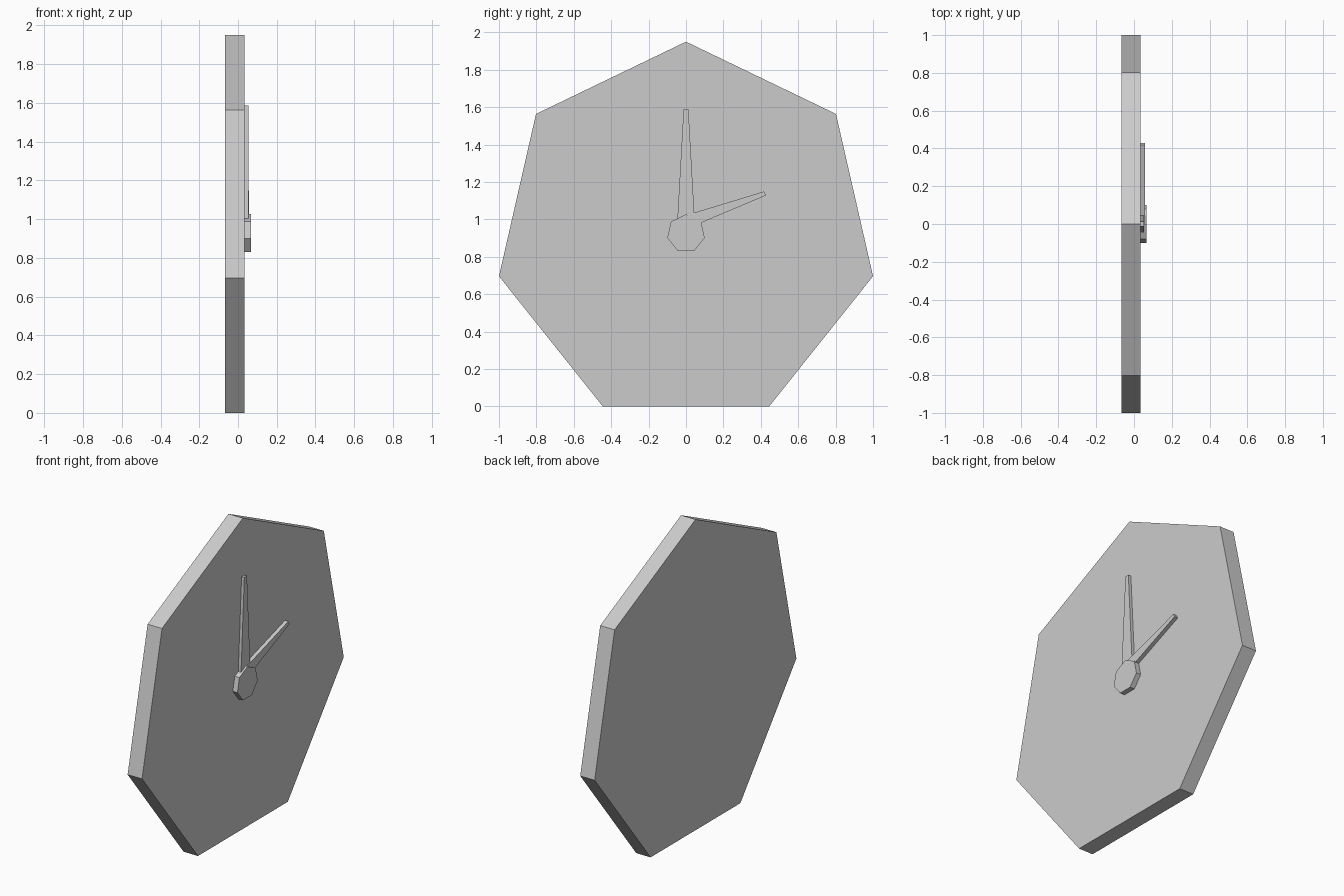
import bpy, bmesh, math

if "Cube" in bpy.data.objects:
    bpy.data.objects.remove(bpy.data.objects["Cube"])

FACE_X = 0.034      # front plane of the clock body
CENTRE_Z = 0.924


def prism(name, outline, x0, x1):
    """Extrude a (y, z) outline along x."""
    bm = bmesh.new()
    face = bm.faces.new([bm.verts.new((x0, y, z)) for y, z in outline])
    ext = bmesh.ops.extrude_face_region(bm, geom=[face])
    verts = [g for g in ext["geom"] if isinstance(g, bmesh.types.BMVert)]
    bmesh.ops.translate(bm, verts=verts, vec=(x1 - x0, 0, 0))
    bmesh.ops.recalc_face_normals(bm, faces=bm.faces)
    mesh = bpy.data.meshes.new(name)
    bm.to_mesh(mesh)
    bm.free()
    obj = bpy.data.objects.new(name, mesh)
    bpy.context.collection.objects.link(obj)
    return obj


def heptagon(radius):
    angles = [math.pi / 2 + i * math.tau / 7 for i in range(7)]
    return [(radius * math.cos(a), CENTRE_Z + radius * math.sin(a)) for a in angles]


# Seven-sided clock body and central hub
prism("clock_body", heptagon(1.0257), -0.066, FACE_X)
prism("hub", heptagon(0.1026), FACE_X, 0.066)

# Tapered hands, rooted under the hub
prism("minute_hand", [(-0.05, 0.93), (0.05, 0.93), (0.013, 1.587), (-0.013, 1.587)],
      FACE_X, 0.053)
prism("hour_hand", [(0.0, 1.022), (0.03, 0.96), (0.428, 1.128), (0.417, 1.149)],
      FACE_X, 0.058)
